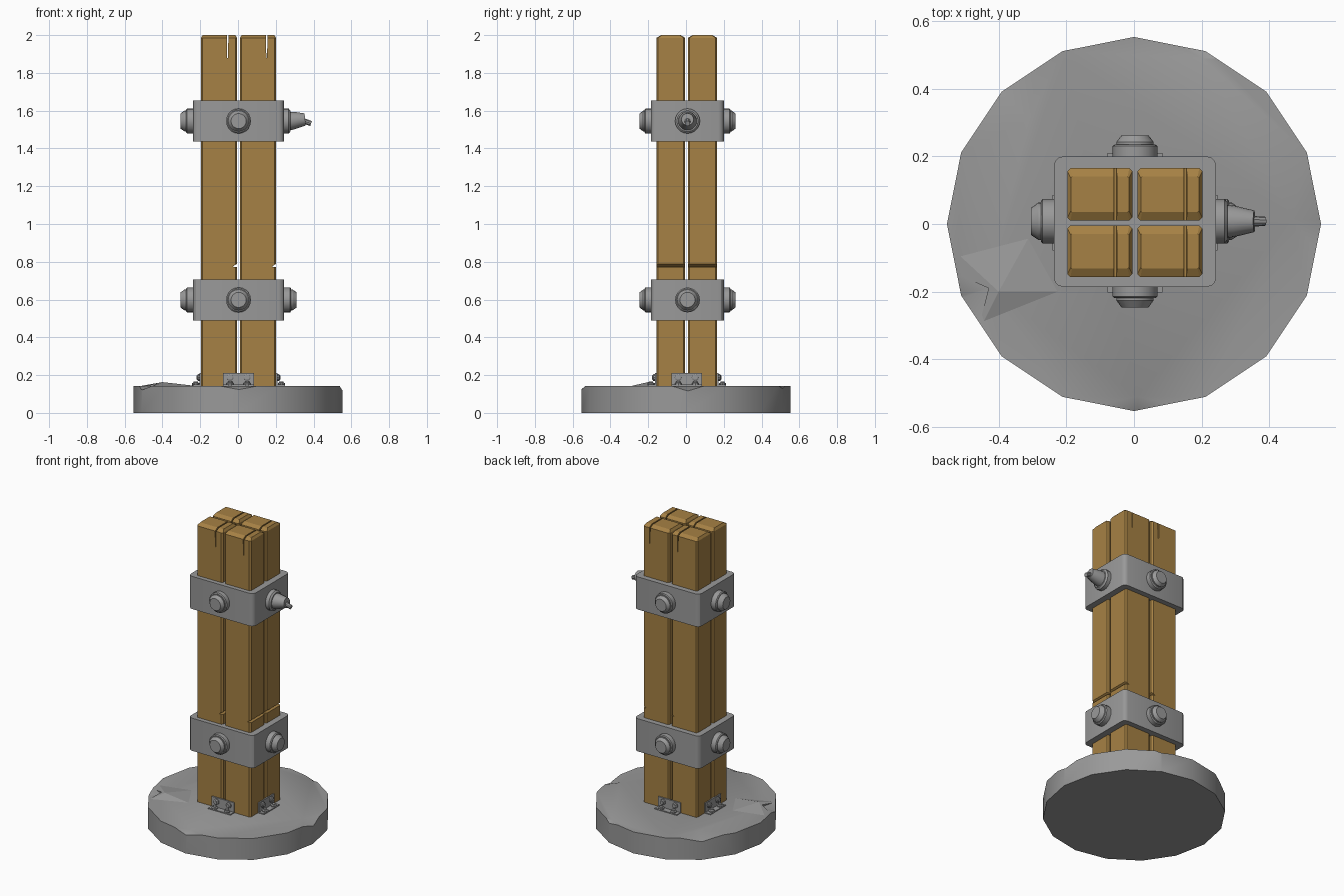
import bpy, bmesh, math
from mathutils import Matrix, Vector

cube = bpy.data.objects.get("Cube")
if cube:
    bpy.data.objects.remove(cube)


def material(name, rgb):
    m = bpy.data.materials.new(name)
    m.use_nodes = True
    m.diffuse_color = (*rgb, 1)
    bsdf = next(n for n in m.node_tree.nodes if n.type == 'BSDF_PRINCIPLED')
    bsdf.inputs["Base Color"].default_value = (*rgb, 1)
    return m


WOOD = material("wood", (0.38, 0.22, 0.058))
GREY = material("grey_metal", (0.32, 0.32, 0.32))


def finish(bm, name, mat):
    bmesh.ops.recalc_face_normals(bm, faces=bm.faces[:])
    mesh = bpy.data.meshes.new(name)
    bm.to_mesh(mesh)
    bm.free()
    mesh.materials.append(mat)
    ob = bpy.data.objects.new(name, mesh)
    bpy.context.collection.objects.link(ob)
    return ob


def smooth(ob):
    bpy.ops.object.select_all(action='DESELECT')
    bpy.context.view_layer.objects.active = ob
    ob.select_set(True)
    bpy.ops.object.shade_smooth_by_angle(angle=math.radians(30))


def loft(name, rings, mat):
    """Skin a stack of equal-sized point rings and cap both ends."""
    bm = bmesh.new()
    loops = [[bm.verts.new(p) for p in ring] for ring in rings]
    for a, b in zip(loops, loops[1:]):
        for i in range(len(a)):
            j = (i + 1) % len(a)
            bm.faces.new((a[i], a[j], b[j], b[i]))
    bm.faces.new(loops[0])
    bm.faces.new(loops[-1])
    return finish(bm, name, mat)


def hull(name, points, mat=GREY):
    bm = bmesh.new()
    for p in points:
        bm.verts.new(p)
    bmesh.ops.convex_hull(bm, input=bm.verts[:])
    return finish(bm, name, mat)


def cut(ob, cutters):
    bpy.context.view_layer.objects.active = ob
    for c in cutters:
        mod = ob.modifiers.new("cut", 'BOOLEAN')
        mod.operation, mod.solver, mod.object = 'DIFFERENCE', 'EXACT', c
        bpy.ops.object.modifier_apply(modifier=mod.name)


def discard(cutters):
    for c in cutters:
        bpy.data.objects.remove(c)


def box(name, lo, hi, mat, bevel=0, segments=3):
    """Box between two corners, with rounded upright edges."""
    lo, hi = Vector(lo), Vector(hi)
    bm = bmesh.new()
    size = Matrix.Diagonal((*(hi - lo), 1))
    bmesh.ops.create_cube(bm, size=1, matrix=Matrix.Translation((lo + hi) / 2) @ size)
    if bevel:
        upright = [e for e in bm.edges if abs(e.verts[0].co.z - e.verts[1].co.z) > 0.01]
        bmesh.ops.bevel(bm, geom=upright, offset=bevel, segments=segments,
                        profile=0.5, affect='EDGES')
    return finish(bm, name, mat)


def turned(name, profile, origin, direction, sides=20):
    """Lathe (distance, radius) pairs along a direction."""
    rot = Vector(direction).to_track_quat('Z', 'Y')
    rings = []
    for d, r in profile:
        angles = [math.tau * i / sides for i in range(sides)]
        rings.append([Vector(origin) + rot @ Vector((r * math.cos(a), r * math.sin(a), d))
                      for a in angles])
    ob = loft(name, rings, GREY)
    smooth(ob)
    return ob


# Round base slab with a low raised ridge and chipped rim
TOP = 0.143
ring = [(0.553 * math.sin(math.tau * i / 16), 0.553 * math.cos(math.tau * i / 16))
        for i in range(16)]
base = loft("base", [[(x, y, z) for x, y in ring] for z in (0, TOP)], GREY)
ridge = hull("base_ridge", [(-0.2, -0.2, 0.14), (-0.53, -0.08, 0.14), (-0.3, -0.02, 0.14),
                            (-0.45, -0.3, 0.14), (-0.4, -0.2, 0.163)])


def chip(a, b, inner, low):
    """Cutter through two rim points, an inner point and a lower rim point."""
    out = [Vector((*p, TOP)) for p in (a, b, inner)]
    tip = Vector((low[0] * 1.03, low[1] * 1.03, low[2]))
    return hull("chip_cutter", [*out, tip, *[p + Vector((0, 0, 0.06)) for p in out],
                                tip + Vector((0, 0, 0.2))])


chips = [
    chip((-0.54, -0.14), (-0.46, -0.31), (-0.43, -0.19), (-0.515, -0.22, 0.115)),
    chip((0.535, 0.1), (0.54, -0.08), (0.47, 0.015), (0.56, 0.01, 0.108)),
    chip((-0.13, -0.54), (0.14, -0.54), (0.01, -0.51), (0.01, -0.555, 0.115)),
    chip((0.1, 0.545), (0.26, 0.49), (0.2, 0.49), (0.21, 0.512, 0.12)),
    chip((-0.5, 0.27), (-0.28, 0.49), (-0.31, 0.31), (-0.39, 0.39, 0.118)),
]
cut(base, chips)
cut(ridge, chips[:1])
discard(chips)
smooth(base)


# Four timber posts with soft tops, splits and a side notch
def section(x0, x1, y0, y1, c, z):
    pts = [(x0 + c, y0), (x1 - c, y0), (x1, y0 + c), (x1, y1 - c),
           (x1 - c, y1), (x0 + c, y1), (x0, y1 - c), (x0, y0 + c)]
    return [(x, y, z) for x, y in pts]


for side, x0, x1 in (("right", -0.197, -0.005), ("left", 0.01, 0.202)):
    for end, y0, y1 in (("front", -0.157, -0.004), ("back", 0.01, 0.165)):
        post = loft(f"post_{end}_{side}", [
            section(x0, x1, y0, y1, 0.009, 0.12),
            section(x0, x1, y0, y1, 0.009, 1.985),
            section(x0 + 0.01, x1 - 0.01, y0 + 0.025, y1 - 0.025, 0.004, 2.0)], WOOD)
        s = x1 - 0.05
        split = hull("split_cutter", [(s + dx, y, z) for y in (-0.3, 0.3)
                                      for dx, z in ((-0.005, 2.05), (0.005, 2.05),
                                                    (-0.002, 1.88), (0.002, 1.88))])
        notch = hull("notch_cutter", [(x, y, z) for y in (-0.3, 0.3)
                                      for x, z in ((x1 - 0.024, 0.774), (x1 + 0.01, 0.772),
                                                   (x1 + 0.01, 0.796))])
        cut(post, (split, notch))
        discard((split, notch))

# Metal bands with a bolt on each side
CX, CY = 0.003, 0.008
BOLT = [(-0.01, 0.066), (0.033, 0.066), (0.038, 0.06), (0.038, 0.055),
        (0.046, 0.055), (0.068, 0.04)]
SHORT = [(d * 0.9, r) for d, r in BOLT]
SIDES = {"front": (0, -1, 0), "back": (0, 1, 0), "right": (-1, 0, 0), "left": (1, 0, 0)}
for level, z in (("lower", 0.598), ("upper", 1.545)):
    band = box(f"{level}_band", (-0.237, -0.186, z - 0.109), (0.243, 0.2, z + 0.109),
               GREY, 0.028)
    smooth(band)
    for side, d in SIDES.items():
        if (level, side) == ("upper", "left"):
            continue
        start = (CX + d[0] * 0.24, CY + d[1] * 0.193, z)
        turned(f"{level}_bolt_{side}", BOLT if d[0] else SHORT, start, d)

# Damaged bolt with a bent stub
turned("broken_bolt_washer", [(-0.01, 0.066), (0.025, 0.066), (0.034, 0.056)],
       (0.243, CY, 1.545), (1, 0, 0))
turned("broken_bolt_shank", [(0, 0.05), (0.03, 0.046), (0.088, 0.032)],
       (0.268, CY, 1.545), (1, 0, 0.1))
turned("broken_bolt_stub", [(0, 0.016), (0.055, 0.014)],
       (0.335, CY, 1.55), (1, 0, -0.35), 10)

# Small angle brackets fixing the posts to the base
STUD = [(-0.004, 0.019), (0.008, 0.019), (0.012, 0.012), (0.016, 0.012)]
for side, d in SIDES.items():
    n = Vector(d)
    t = Vector((abs(d[1]), abs(d[0]), 0))
    face = Vector((CX, 0.004, 0)) + n * (0.199 if d[0] else 0.161)

    def plate(name, w, depth, z0, z1):
        p, q = face - t * w - n * 0.003, face + t * w + n * depth
        lo = (min(p.x, q.x), min(p.y, q.y), z0)
        hi = (max(p.x, q.x), max(p.y, q.y), z1)
        box(name, lo, hi, GREY)

    plate(f"bracket_{side}_upright", 0.082, 0.008, TOP - 0.01, 0.212)
    plate(f"bracket_{side}_foot", 0.082, 0.045, TOP - 0.01, 0.149)
    for i, s in enumerate((-0.045, 0.045)):
        turned(f"bracket_{side}_wall_stud_{i}", STUD,
               face + t * s + n * 0.008 + Vector((0, 0, 0.187)), n, 10)
        turned(f"bracket_{side}_foot_stud_{i}", STUD,
               face + t * s + n * 0.028 + Vector((0, 0, 0.149)), (0, 0, 1), 10)
